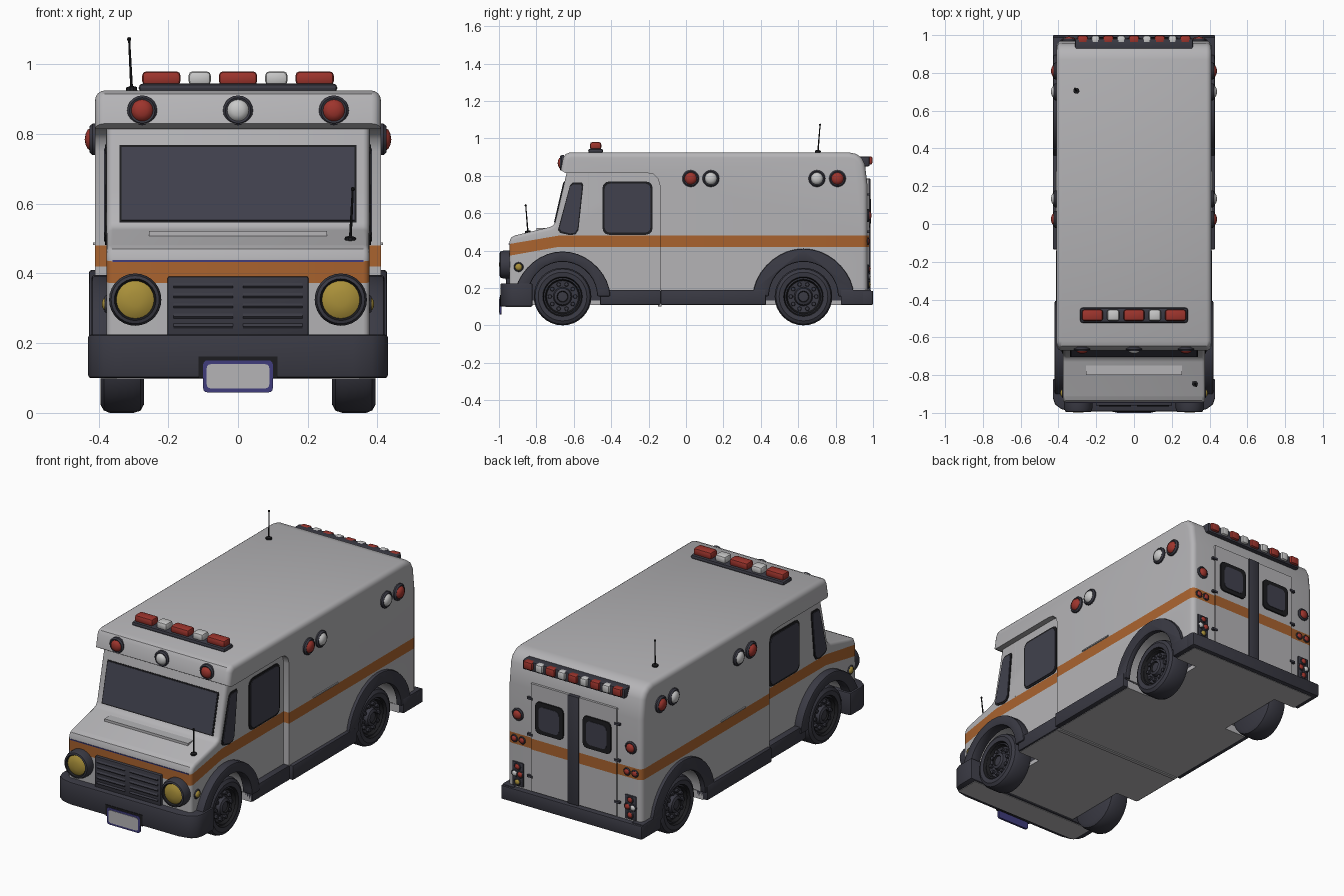
import bpy, bmesh, math
from mathutils import Vector

if "Cube" in bpy.data.objects:
    bpy.data.objects.remove(bpy.data.objects["Cube"])

COL = {"body_white": (.46, .455, .47), "stripe_orange": (.4, .125, .028), "dark_trim": (.042, .042, .057),
       "window_glass": (.052, .053, .075), "black": (.012, .012, .014), "lens_red": (.34, .035, .026),
       "lens_white": (.58, .58, .58), "lens_yellow": (.4, .28, .042), "plate_blue": (.05, .045, .2)}
MAT = {}
for n, c in COL.items():
    MAT[n] = bpy.data.materials.new(n)
    MAT[n].diffuse_color = (*c, 1)
W, O, T, G, K, R, L, Y, B = COL


def finish(bm, name, mats):
    bmesh.ops.recalc_face_normals(bm, faces=bm.faces[:])
    for f in bm.faces:
        f.smooth = True
    for e in bm.edges:
        e.smooth = len(e.link_faces) == 2 and e.calc_face_angle(0) < math.radians(35)
    me = bpy.data.meshes.new(name)
    bm.to_mesh(me)
    bm.free()
    for m in mats:
        me.materials.append(MAT[m])
    ob = bpy.data.objects.new(name, me)
    bpy.context.collection.objects.link(ob)


def bevel(bm, edges, off, seg=2):
    bmesh.ops.bevel(bm, geom=edges, offset=off, segments=seg, profile=.5, affect='EDGES', clamp_overlap=True)


def prism_bm(pts, vec):
    bm = bmesh.new()
    f = bm.faces.new([bm.verts.new(p) for p in pts])
    r = bmesh.ops.extrude_face_region(bm, geom=[f], use_keep_orig=True)
    bmesh.ops.translate(bm, vec=vec, verts=[v for v in r["geom"] if isinstance(v, bmesh.types.BMVert)])
    return bm


def prism(name, pts, vec, mat, bev=0):
    bm = prism_bm(pts, vec)
    if bev:
        bmesh.ops.recalc_face_normals(bm, faces=bm.faces[:])
        bevel(bm, [e for e in bm.edges if e.calc_face_angle(0) > .6], bev)
    finish(bm, name, [mat])


def box_pts(x0, x1, y0, y1, z):
    return [(x0, y0, z), (x1, y0, z), (x1, y1, z), (x0, y1, z)]


def box(name, x0, x1, y0, y1, z0, z1, mat, bev=0):
    prism(name, box_pts(x0, x1, y0, y1, z0), (0, 0, z1 - z0), mat, bev)


def lathe(name, prof, loc, axis, n=24):
    """prof: (radius, height, material) per ring; revolved around axis."""
    bm = bmesh.new()
    q = Vector((0, 0, 1)).rotation_difference(Vector(axis))
    mats = list(dict.fromkeys(p[2] for p in prof))
    prev = None
    for r, h, m in prof:
        cnt = n if r else 1
        ring = [bm.verts.new(Vector(loc) + q @ Vector((r * math.cos(math.tau * i / n), r * math.sin(math.tau * i / n), h)))
                for i in range(cnt)]
        if prev:
            for i in range(n):
                vs = [prev[i % len(prev)], prev[(i + 1) % len(prev)], ring[(i + 1) % cnt], ring[i % cnt]]
                bm.faces.new(list(dict.fromkeys(vs))).material_index = mats.index(m)
        prev = ring
    finish(bm, name, mats)


def lamp(name, loc, axis, r, lens):
    lathe(name, [(0, 0, T), (r, 0, T), (r, .3 * r, T), (.85 * r, .48 * r, T), (.72 * r, .42 * r, T),
                 (.6 * r, .62 * r, lens), (.35 * r, .74 * r, lens), (0, .8 * r, lens)], loc, axis, 20)


def rrect(cx, cz, w, h, r):
    out = []
    for k, (sx, sz) in enumerate([(1, 1), (-1, 1), (-1, -1), (1, -1)]):
        for j in range(4):
            a = math.radians(90 * k + 30 * j)
            out.append((cx + sx * (w / 2 - r) + r * math.cos(a), cz + sz * (h / 2 - r) + r * math.sin(a)))
    return out


def arc(cy, r, n=18, flare=0):
    return [(cy + (r + flare * abs(math.cos(a)) ** 4) * math.cos(a), .155 + r * math.sin(a))
            for a in [math.pi * i / n for i in range(n + 1)]]


def paint_stripe(bm, slanted=False):
    """Cut the shell along the stripe edges, colour the band between them."""
    cuts = [((0, 0, .42), (0, 0, 1)), ((0, 0, .48), (0, 0, 1))]
    if slanted:
        cuts += [((0, -.68, 0), (0, 1, 0)), ((0, -.68, .42), (0, -.18, 1)), ((0, -.68, .48), (0, -.17, 1))]
    for co, no in cuts:
        bmesh.ops.bisect_plane(bm, geom=bm.verts[:] + bm.edges[:] + bm.faces[:], plane_co=co, plane_no=no)
    for f in bm.faces:
        c = f.calc_center_median()
        d = min(0, c.y + .68) if slanted else 0
        f.material_index = int(.42 + .18 * d < c.z < .48 + .17 * d)


FW, RW = -.66, .628   # wheel centres along y

# Rear box with cab roof visor
prof = [(-.14, .15), (-.14, .75), (-.15, .785), (-.175, .808), (-.21, .815), (-.645, .815), (-.67, .83), (-.657, .895),
        (-.645, .915), (-.62, .925), (.87, .925), (.91, .917), (.94, .895), (.957, .86), (.97, .75), (.97, .15)] + arc(RW, .195)
bm = prism_bm([(-.41, y, z) for y, z in prof], (.82, 0, 0))
bevel(bm, [e for e in bm.edges if e.verts[0].co.x * e.verts[1].co.x > 0 and
           all(v.co.z > .82 or v.co.y > .9 for v in e.verts)], .032, 4)
paint_stripe(bm)
finish(bm, "box_body", [W, O])

# Cab and hood
prof = [(-.10, .15)] + arc(FW, .195) + [(-.945, .15), (-.945, .445), (-.935, .47), (-.91, .482), (-.73, .525), (-.71, .535),
        (-.70, .55), (-.635, .83), (-.10, .83)]
bm = prism_bm([(-.377, y, z) for y, z in prof], (.754, 0, 0))
bevel(bm, [e for e in bm.edges if e.verts[0].co.x * e.verts[1].co.x > 0 and
           all(v.co.y < -.9 or (v.co.z > .44 and v.co.y < -.6) for v in e.verts)], .018, 3)
paint_stripe(bm, True)
finish(bm, "cab", [W, O])

# Underside
box("inner_well", -.26, .26, -.9, .92, .13, .38, T)
box("floor_centre", -.268, .268, -.965, .975, .108, .132, W)
box("floor_front", -.395, .395, -.965, FW - .17, .097, .12, W)
for n, a, b in (("middle", FW + .2, RW - .2), ("rear", RW + .2, .975)):
    box("floor_" + n, -.402, .402, a, b, .108, .15, W)
box("floor_crossbar", -.4, .4, -.15, -.13, .102, .12, W)

# Windshield, hood vent and front stripe edge
d = Vector((0, -.974, .226))
for n, w, z0, z1, o, m in (("windshield_seal", .34, .546, .768, .003, K), ("windshield", .334, .552, .762, .006, G)):
    P = [Vector((x, -.70 + (z - .55) * .232, z)) - d * .003 for x, z in ((-w, z0), (w, z0), (w, z1), (-w, z1))]
    prism(n, P, d * (o + .003), m)
box("hood_vent", -.255, .255, -.80, -.749, .49, .5215, W)
box("stripe_edge", -.36, .36, -.948, -.94, .433, .438, B)

# Grille
box("grille", -.202, .202, -.962, -.93, .22, .392, T, .006)
for i in range(5):
    z = .24 + i * .029
    for s in (-1, 1):
        prism("grille_slat", [(s * .1 - .085, -.96, z), (s * .1 - .085, -.967, z + .008), (s * .1 - .085, -.96, z + .02)],
              (.17, 0, 0), T)

# Front bumper and number plate
half = [(.43, -.82), (.43, -.92), (.418, -.955), (.385, -.98), (.33, -.992)]
prism("front_bumper", [(x, y, .10) for x, y in half] + [(-x, y, .10) for x, y in reversed(half)], (0, 0, .125), T, .008)
box("plate_bracket", -.113, .113, -.995, -.97, .10, .162, K)
for n, w, h, y, m in (("plate_frame", .2, .092, -.998, B), ("plate", .18, .07, -1.0, W)):
    prism(n, [(x, y, z) for x, z in rrect(0, .105, w, h, .012)], (0, .012, 0), m)

# Rear bumper and light bars
box("rear_bumper", -.43, .43, .94, 1.0, .11, .185, T, .006)
box("rear_light_base", -.312, .312, .92, .982, .85, .903, T, .008)
for i in range(9):
    x, w = (i - 4) * .068, (.022 if i % 2 else .028)
    box("rear_bar_lens", x - w, x + w, .955, .997, .86, .904, L if i % 2 else R, .01)
box("roof_light_base", -.285, .285, -.523, -.443, .92, .945, T, .012)
for i in range(5):
    x, w = (i - 2) * .11, (.032 if i % 2 else .055)
    box("roof_bar_lens", x - w, x + w, -.513, -.453, .94, .98, L if i % 2 else R, .012)

# Round lamps on visor
for x, m in ((-.275, R), (0, L), (.275, R)):
    lamp("visor_lamp", (x, -.652, .868), (0, -1, 0), .043, m)

for s in (-1, 1):
    # Wheels
    for cy in (FW, RW):
        lathe("wheel", [(0, 0, T), (.13, 0, T), (.148, .01, T), (.154, .03, T), (.154, .098, T), (.147, .115, T), (.13, .125, T),
                        (.106, .122, T), (.1, .108, K), (.093, .112, T), (.085, .095, K), (.05, .092, T), (.044, .112, T),
                        (.03, .118, T), (.026, .11, K), (0, .112, T)], (s * .27, cy, .154), (s, 0, 0), 32)
        for i in range(10):
            a = math.tau * i / 10
            lathe("wheel_spoke_stud", [(0, 0, T), (.012, 0, T), (.01, .018, T), (0, .02, T)],
                  (s * .36, cy + .068 * math.cos(a), .154 + .068 * math.sin(a)), (s, 0, 0), 8)
    # Fender flares
    for n, cy, ro, x0, x1 in (("front_fender", FW, .24, .36, .42), ("rear_fender", RW, .255, .395, .428)):
        ring = arc(cy, ro, flare=.015) + arc(cy, .185)[::-1]
        prism(n, [(s * x0, y, z) for y, z in ring], (s * (x1 - x0), 0, 0), T, .008)
    # Side skirts
    for n, a, b, x1 in (("cab_step", FW + .2, -.135, .412), ("side_skirt", -.135, RW - .2, .43), ("rear_skirt", RW + .2, .99, .43)):
        box(n, min(s * .36, s * x1), max(s * .36, s * x1), a, b, .11, .19, T, .006)
    # Side windows
    quarter = [(-.685, .51), (-.672, .494), (-.62, .482), (-.59, .487), (-.575, .51), (-.549, .75), (-.555, .763), (-.605, .763), (-.62, .75)]
    cy, cz = -.615, .62
    for n, pts, x, m in (("door_window_seal", rrect(-.3125, .627, .268, .285, .035), .381, K),
                         ("door_window", rrect(-.3125, .627, .245, .262, .028), .384, G),
                         ("quarter_window_seal", quarter, .381, K),
                         ("quarter_window", [(cy + (y - cy) * .88, cz + (z - cz) * .93) for y, z in quarter], .384, G)):
        prism(n, [(s * .374, y, z) for y, z in pts], (s * (x - .374), 0, 0), m)
    # Door seam and side strip
    box("door_seam", *sorted((s * .37, s * .379)), -.523, -.519, .485, .815, W)
    box("side_trim_strip", *sorted((s * .405, s * .416)), .07, .28, .482, .489, W)
    # Side lamps
    for y, m in ((.025, R), (.133, L), (.70, L), (.81, R)):
        lamp("side_lamp", (s * .404, y, .785), (s, 0, 0), .045, m)
    lamp("side_marker", (s * .37, -.895, .312), (s, 0, 0), .026, Y)
    # Headlights
    lathe("headlight", [(0, 0, T), (.075, 0, T), (.075, .035, T), (.069, .053, T), (.06, .056, T), (.054, .046, K),
                        (.04, .054, Y), (.02, .058, Y), (0, .059, Y)], (s * .295, -.94, .325), (0, -1, 0), 28)
    # Rear doors
    bm = prism_bm(box_pts(*sorted((s * .03, s * .261)), .95, .979, .19), (0, 0, .593))
    paint_stripe(bm)
    finish(bm, "rear_door", [W, O])
    for n, w, h, y, m in (("rear_window_seal", .17, .175, .987, K), ("rear_window", .125, .13, .99, G)):
        prism(n, [(x, .97, z) for x, z in rrect(s * .145, .61, w, h, .025)], (0, y - .97, 0), m)
    for z in (.27, .5, .7):
        box("door_hinge", *sorted((s * .25, s * .282)), .96, .984, z - .006, z + .006, T)
    # Rear lamps
    lamp("rear_lamp", (s * .345, .965, .588), (0, 1, 0), .034, R)
    for x in (.32, .368):
        lamp("stripe_lamp", (s * x, .966, .45), (0, 1, 0), .021, R)
    box("tail_lamp_plate", *sorted((s * .31, s * .378)), .96, .977, .192, .325, T, .004)
    for x, z, m in ((.344, .302, R), (.327, .262, R), (.361, .262, L), (.344, .218, Y if s > 0 else R)):
        lamp("tail_lamp", (s * x, .972, z), (0, 1, 0), .02, m)
box("rear_door_centre_strip", -.034, .034, .96, .986, .187, .785, T, .004)

# Antennas
for x, y, z, ax in ((-.305, .705, .924, (-.05, .08, 1)), (.322, -.845, .494, (.05, -.08, 1))):
    lathe("antenna", [(0, 0, K), (.016, 0, K), (.016, .01, K), (.004, .014, K), (.003, .143, K), (.006, .147, K), (.005, .153, K), (0, .155, K)],
          (x, y, z), ax, 10)

for m in bpy.data.materials:
    if m.users and not m.is_grease_pencil:
        m.use_nodes = True
        m.node_tree.nodes["Principled BSDF"].inputs["Base Color"].default_value = m.diffuse_color
